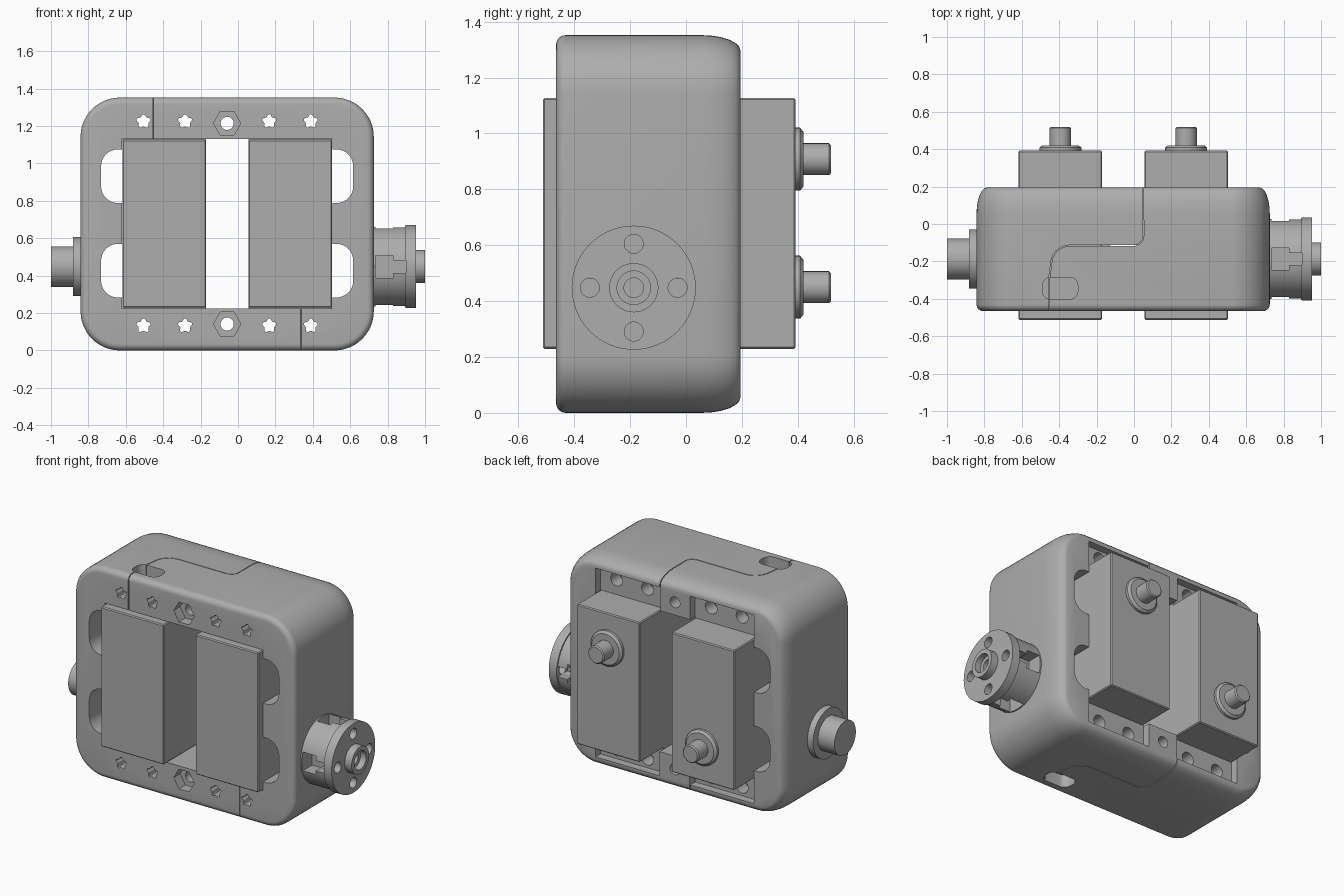
import bpy, bmesh, math
from mathutils import Vector

cube = bpy.data.objects.get("Cube")
if cube:
    bpy.data.objects.remove(cube)

grey = bpy.data.materials.new("plain_grey")
grey.use_nodes = True
grey.diffuse_color = (0.42, 0.42, 0.42, 1)
grey.node_tree.nodes["Principled BSDF"].inputs["Base Color"].default_value = grey.diffuse_color

MID_X, MID_Z = -0.058, 0.676   # middle of the frame
AXIS_Y, AXIS_Z = -0.187, 0.448  # side axle


def place(axis, u, v, w):
    return {"x": (w, u, v), "y": (u, w, v), "z": (u, v, w)}[axis]


def loft(name, rings):
    """Skin a stack of equal-length rings and cap both ends."""
    bm = bmesh.new()
    loops = [[bm.verts.new(p) for p in ring] for ring in rings]
    n = len(loops[0])
    for a, b in zip(loops, loops[1:]):
        for i in range(n):
            bm.faces.new((a[i], a[(i + 1) % n], b[(i + 1) % n], b[i]))
    bm.faces.new(loops[0][::-1])
    bm.faces.new(loops[-1])
    bmesh.ops.recalc_face_normals(bm, faces=bm.faces)
    mesh = bpy.data.meshes.new(name)
    bm.to_mesh(mesh)
    bm.free()
    ob = bpy.data.objects.new(name, mesh)
    bpy.context.collection.objects.link(ob)
    mesh.materials.append(grey)
    return ob


def prism(name, outline, axis, a, b):
    return loft(name, [[place(axis, u, v, w) for u, v in outline] for w in (a, b)])


def round_rect(u0, u1, v0, v1, r, seg=8):
    pts = []
    corners = ((u1 - r, v1 - r), (u0 + r, v1 - r), (u0 + r, v0 + r), (u1 - r, v0 + r))
    for k, (cu, cv) in enumerate(corners):
        for i in range(seg + 1):
            t = (k + i / seg) * math.pi / 2
            pts.append((cu + r * math.cos(t), cv + r * math.sin(t)))
    return pts


def rect(u0, u1, v0, v1):
    return [(u0, v0), (u1, v0), (u1, v1), (u0, v1)]


def circle(cu, cv, r, n=32, lobe=0.0, turn=0.0):
    out = []
    for i in range(n):
        t = math.tau * i / n + turn
        q = r + lobe * math.cos(5 * (t - math.pi / 2))
        out.append((cu + q * math.cos(t), cv + q * math.sin(t)))
    return out


def cut(target, cutters):
    for c in cutters:
        mod = target.modifiers.new("cut", "BOOLEAN")
        mod.operation, mod.solver, mod.object = "DIFFERENCE", "EXACT", c
    bpy.context.view_layer.update()
    graph = bpy.context.evaluated_depsgraph_get()
    mesh = bpy.data.meshes.new_from_object(target.evaluated_get(graph))
    target.modifiers.clear()
    target.data = mesh
    for c in cutters:
        bpy.data.objects.remove(c)


def smooth(ob, angle=35):
    bpy.ops.object.select_all(action="DESELECT")
    ob.select_set(True)
    bpy.context.view_layer.objects.active = ob
    bpy.ops.object.shade_smooth_by_angle(angle=math.radians(angle))


def flip(x, z):
    """Half turn about the frame's middle."""
    return 2 * MID_X - x, 2 * MID_Z - z


# Frame: rounded block, tight fillet in front, long elliptical one behind
sections = []
steps = [i / 6 * math.pi / 2 for i in range(7)]
for t in steps:
    sections.append((-0.43 - 0.035 * math.cos(t), 0.035 * (1 - math.sin(t))))
for t in steps:
    sections.append((0.055 + 0.14 * math.sin(t), 0.055 * (1 - math.cos(t))))
frame = loft("frame", [
    [(u, y, v) for u, v in round_rect(-0.842 + d, 0.726 - d, d, 1.352 - d, 0.21 - d, 12)]
    for y, d in sections])

# Central window, side scallops and pockets for the servo ears
servo_x = ((-0.617, -0.17), (0.055, 0.502))
holes = [prism("window", rect(-0.619, 0.504, 0.225, 1.131), "y", -1, 1)]
for x0, x1 in ((-0.732, -0.5), (0.385, 0.616)):
    for z0, z1 in ((0.283, 0.57), (0.788, 1.075)):
        holes.append(prism("scallop", round_rect(x0, x1, z0, z1, 0.09), "y", -1, 1))
for x0, x1 in servo_x:
    holes.append(prism("ear_pocket", rect(x0 - 0.004, x1 + 0.004, 0.07, 1.282), "y", 0.06, 1))

# Screw holes and hexagonal nut seats
screw_x = [MID_X + s * d for s in (-1, 1) for d in (0.225, 0.447)]
for z in (0.132, 1.224):
    for x in screw_x:
        holes.append(prism("screw_hole", circle(x, z, 0.033, 40, 0.006), "y", -1, 1))
for z in (0.141, 1.214):
    holes.append(prism("bolt_hole", circle(MID_X, z, 0.035), "y", -1, 1))
    holes.append(prism("nut_seat", circle(MID_X, z, 0.073, 6), "y", -1, -0.40))

# Parting slit and oval pocket, on the top and turned round to the bottom
path = [Vector((-0.453, -0.6)), Vector((-0.453, -0.29))]
for cx, cy, r, sx, sy, t0 in ((-0.343, -0.215, 0.1, -1, 1, 0), (0.0, -0.065, 0.05, 1, -1, 1)):
    for i in range(7):
        t = abs(t0 - i / 6) * math.pi / 2
        path.append(Vector((cx + sx * r * math.cos(t), cy + sy * r * math.sin(t))))
path.append(Vector((0.048, 0.4)))
sides = ([], [])
for i, p in enumerate(path):
    d = (path[min(i + 1, len(path) - 1)] - path[max(i - 1, 0)]).normalized()
    n = Vector((-d.y, d.x)) * 0.0025
    sides[0].append(tuple(p + n))
    sides[1].append(tuple(p - n))
slit = sides[0] + sides[1][::-1]
oval = round_rect(-0.49, -0.3, -0.402, -0.285, 0.045)
for turned in (False, True):
    for name, outline, depth in (("slit", slit, 1.12), ("oval", oval, 1.27)):
        low, high = depth, 1.5
        if turned:
            outline = [(flip(u, 0)[0], v) for u, v in outline]
            low, high = flip(0, high)[1], flip(0, depth)[1]
        holes.append(prism(name, outline, "z", low, high))
cut(frame, holes)
smooth(frame)

# Two servos, one the other way up
for side, (x0, x1), shaft_z in (("right", servo_x[0], 0.45), ("left", servo_x[1], 0.908)):
    body = prism(side + "_servo", rect(x0, x1, 0.229, 1.127), "y", -0.512, 0.392)
    bev = body.modifiers.new("edge", "BEVEL")
    bev.width, bev.segments = 0.006, 1
    xc = (x0 + x1) / 2
    for label, z0, z1, hz in (("lower", 0.073, 0.24, 0.132), ("upper", 1.116, 1.279, 1.224)):
        ear = prism(f"{side}_{label}_ear", rect(x0, x1, z0, z1), "y", 0.062, 0.15)
        cut(ear, [prism("ear_hole", circle(xc + d, hz, 0.042), "y", 0, 1)
                  for d in (-0.11, 0.11)])
        smooth(ear)

    # Stepped output shaft
    rings = ((0.385, 0.113), (0.408, 0.113), (0.42, 0.098), (0.42, 0.057),
             (0.512, 0.057), (0.519, 0.05))
    shaft = loft(side + "_servo_shaft", [
        [(u, y, v) for u, v in circle(xc, shaft_z, r)] for y, r in rings])
    smooth(shaft)


# Side axles
def axle(name, rings):
    return loft(name, [[(x, u, v) for u, v in circle(AXIS_Y, AXIS_Z, r, 64)] for x, r in rings])


smooth(axle("right_axle", ((-1.0, 0.109), (-0.883, 0.109), (-0.883, 0.158), (-0.83, 0.158))))

coupling = axle("left_coupling", ((0.70, 0.213), (0.894, 0.213), (0.894, 0.222),
                                  (0.951, 0.222), (0.951, 0.088), (1.0, 0.088)))
bores = [prism("hub_seat", circle(AXIS_Y, AXIS_Z, 0.06), "x", 0.96, 1.1),
         prism("hub_bore", circle(AXIS_Y, AXIS_Z, 0.035), "x", 0.8, 1.1)]
for k in range(4):
    c, s = ((1, 0), (0, 1), (-1, 0), (0, -1))[k]
    bores.append(prism("bolt_bore", circle(AXIS_Y + 0.157 * c, AXIS_Z + 0.157 * s, 0.034),
                       "x", 0.85, 1.1))
    # Slot for a bolt head, with a narrow neck towards the disc
    for x0, x1, half in ((0.735, 0.83, 0.06), (0.82, 0.897, 0.033)):
        near, far = 0.11, 0.3
        us = sorted((c * near + abs(s) * half, c * far - abs(s) * half))
        vs = sorted((s * near + abs(c) * half, s * far - abs(c) * half))
        outline = rect(AXIS_Y + us[0], AXIS_Y + us[1], AXIS_Z + vs[0], AXIS_Z + vs[1])
        bores.append(prism("head_slot", outline, "x", x0, x1))
cut(coupling, bores)
smooth(coupling)
